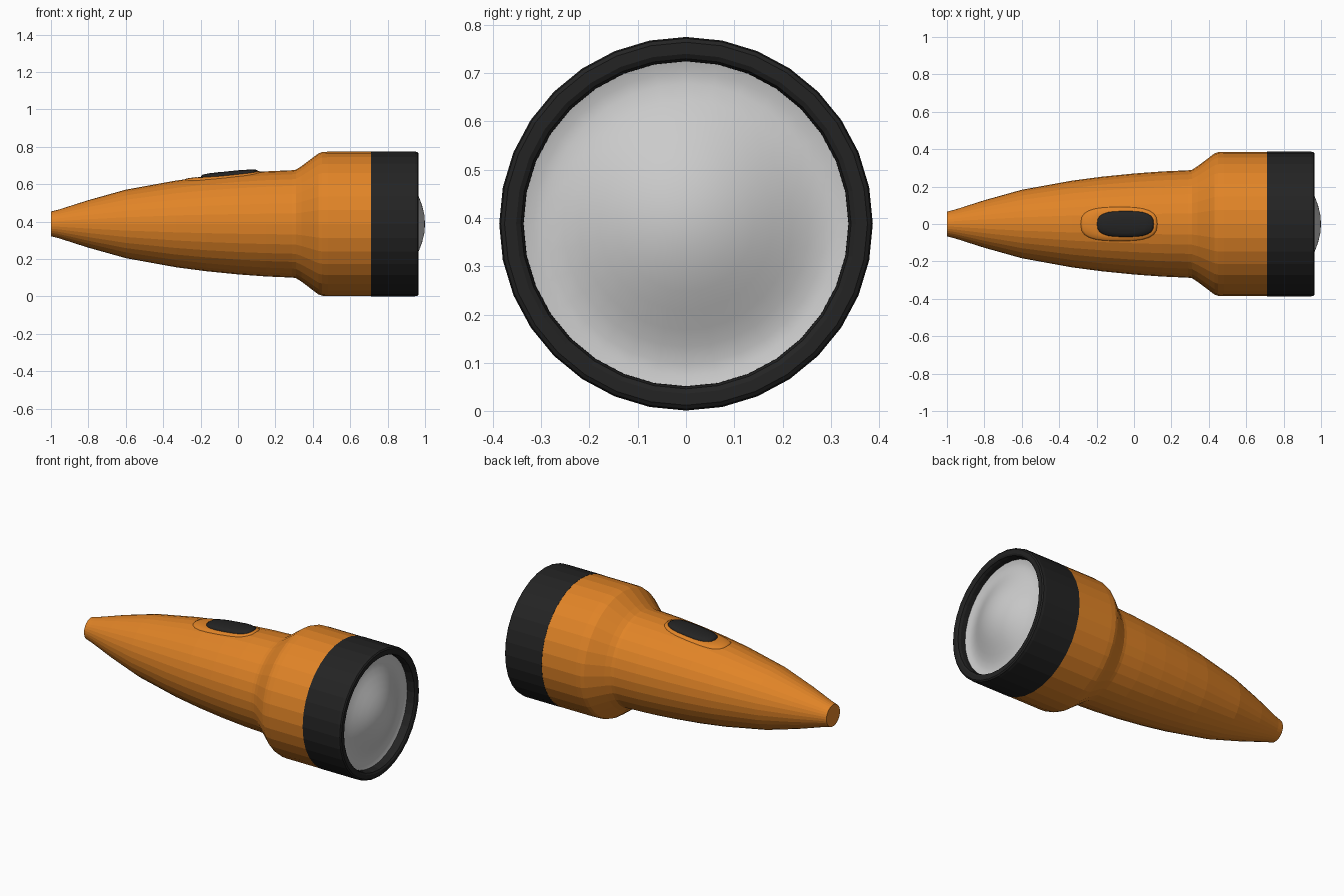
import bpy, bmesh, math

if "Cube" in bpy.data.objects:
    bpy.data.objects.remove(bpy.data.objects["Cube"])

AXIS_Z = 0.388
SIDES = 32


def material(name, rgb):
    m = bpy.data.materials.new(name)
    m.diffuse_color = (*rgb, 1)
    m.use_nodes = True
    m.node_tree.nodes["Principled BSDF"].inputs["Base Color"].default_value = m.diffuse_color
    return m


ORANGE = material("orange_plastic", (0.75, 0.23, 0.02))
BLACK = material("black_rubber", (0.017, 0.017, 0.017))


def finish(name, bm, mat=None, smooth=False):
    bmesh.ops.recalc_face_normals(bm, faces=bm.faces)
    me = bpy.data.meshes.new(name)
    bm.to_mesh(me)
    bm.free()
    ob = bpy.data.objects.new(name, me)
    bpy.context.collection.objects.link(ob)
    if mat:
        me.materials.append(mat)
    for p in me.polygons:
        p.use_smooth = smooth
    return ob


def lathe(name, profile, mat=None, smooth=False, closed=False):
    """Revolve (x, radius) points around the long axis."""
    bm = bmesh.new()
    rings = []
    for x, r in profile:
        n = 1 if r == 0 else SIDES
        rings.append([bm.verts.new((x, r * math.sin(2 * math.pi * i / SIDES),
                                    AXIS_Z + r * math.cos(2 * math.pi * i / SIDES)))
                      for i in range(n)])
    pairs = list(zip(rings, rings[1:]))
    if closed:
        pairs.append((rings[-1], rings[0]))
    for a, b in pairs:
        for i in range(SIDES):
            j = (i + 1) % SIDES
            quad = [a[i % len(a)], a[j % len(a)], b[j % len(b)], b[i % len(b)]]
            bm.faces.new(list(dict.fromkeys(quad)))
    return finish(name, bm, mat, smooth)


BODY = [(-1, 0), (-1, 0.066), (-0.96, 0.076), (-0.8, 0.127), (-0.6, 0.183),
        (-0.33, 0.232), (-0.17, 0.253), (0, 0.27), (0.15, 0.281), (0.29, 0.287),
        (0.31, 0.29), (0.34, 0.309), (0.41, 0.362), (0.43, 0.377), (0.45, 0.384),
        (0.48, 0.386), (0.72, 0.386)]


def body_radius(x):
    for (x0, r0), (x1, r1) in zip(BODY[1:], BODY[2:]):
        if x0 <= x <= x1:
            return r0 + (r1 - r0) * (x - x0) / (x1 - x0)


def pad(name, cx, half_x, half_y, layers, mat):
    """Rounded pad wrapped over the top of the body; layers = (scale, lift)."""
    bm = bmesh.new()
    n, rings = 24, []
    for s, lift in layers:
        ring = []
        for i in range(n):
            t = 2 * math.pi * i / n
            c, d = math.cos(t), math.sin(t)
            x = cx + s * half_x * math.copysign(abs(c) ** 0.7, c)
            y = s * half_y * math.copysign(abs(d) ** 0.7, d)
            r = body_radius(x) + lift
            a = y / r
            ring.append(bm.verts.new((x, r * math.sin(a), AXIS_Z + r * math.cos(a))))
        rings.append(ring)
    for a, b in zip(rings, rings[1:]):
        for i in range(n):
            j = (i + 1) % n
            bm.faces.new((a[i], a[j], b[j], b[i]))
    bm.faces.new(rings[-1])
    return finish(name, bm, mat, True)


# Tapered handle flowing into the wide head
lathe("body", BODY, ORANGE)

# Black bezel with softened front edges and an inner wall
lathe("bezel_ring", [(0.71, 0.387), (0.945, 0.387), (0.96, 0.384), (0.966, 0.376),
                     (0.966, 0.352), (0.96, 0.342), (0.945, 0.337), (0.88, 0.336),
                     (0.71, 0.336)], BLACK, closed=True)

# Domed lens sitting in a shallow dish
lathe("lens", [(0.915, 0.338), (0.908, 0.315), (0.908, 0.29), (0.917, 0.255),
               (0.932, 0.22), (0.951, 0.18), (0.969, 0.14), (0.984, 0.1),
               (0.996, 0.05), (1.0, 0)], smooth=True)

# Power button and the soft surround it sits in
pad("button_surround", -0.08, 0.205, 0.093,
    [(1, -0.01), (1, 0.0), (0.94, 0.004), (0.7, 0.004)], ORANGE)
pad("button", -0.046, 0.152, 0.07,
    [(1, -0.01), (1, 0.007), (0.93, 0.013), (0.7, 0.016), (0.35, 0.017)], BLACK)
